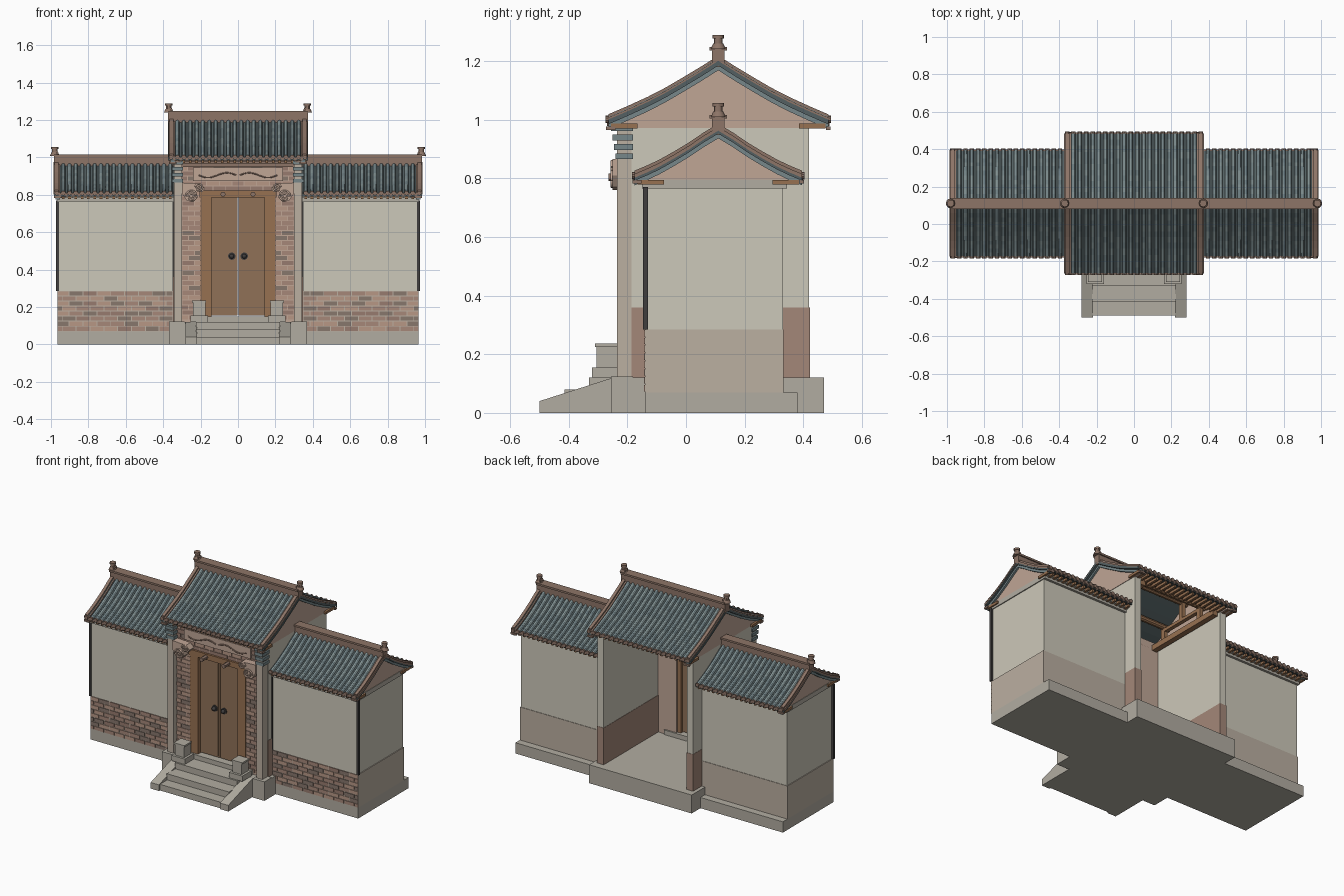
import bpy, bmesh, math, random
from mathutils import Matrix, Vector

if "Cube" in bpy.data.objects:
    bpy.data.objects.remove(bpy.data.objects["Cube"])

random.seed(4)
RY = 0.11  # ridge line y


def mat(name, r, g, b):
    m = bpy.data.materials.new(name)
    m.diffuse_color = [(c / 255) ** 2.2 for c in (r, g, b)] + [1]
    m.use_nodes = True
    m.node_tree.nodes["Principled BSDF"].inputs["Base Color"].default_value = m.diffuse_color
    return m


STONE = mat("stone", 176, 171, 160)
PLASTER = mat("plaster", 203, 199, 184)
BASE = mat("base_stone", 186, 174, 160)
PINK = mat("pink_render", 190, 164, 148)
RED = mat("red_brick", 162, 134, 120)
BROWN = mat("brown_trim", 140, 116, 103)
DARK = mat("dark_metal", 66, 64, 64)
WOOD = mat("door_wood", 142, 113, 88)
BEAM = mat("beam_wood", 150, 112, 82)
SLATE = mat("slate", 84, 96, 98)
TILES = [mat("tile_%d" % i, *c) for i, c in enumerate([(118, 134, 137), (110, 126, 130), (126, 141, 142)])]
BRICKS = [mat("brick_%d" % i, *c) for i, c in enumerate([(164, 134, 120), (134, 118, 108), (182, 150, 132), (150, 122, 110)])]


def finish(name, bm, mats, mirror=False, smooth=False):
    bmesh.ops.recalc_face_normals(bm, faces=bm.faces)
    me = bpy.data.meshes.new(name)
    bm.to_mesh(me)
    bm.free()
    for m in mats:
        me.materials.append(m)
    ob = bpy.data.objects.new(name, me)
    bpy.context.collection.objects.link(ob)
    if mirror:
        ob.modifiers.new("mirror", "MIRROR").use_mirror_merge = False
    if smooth:
        bpy.context.view_layer.objects.active = ob
        ob.select_set(True)
        bpy.ops.object.shade_smooth_by_angle()
        ob.select_set(False)
    return ob


def add_box(bm, x0, x1, y0, y1, z0, z1, mi=0):
    m = Matrix.Translation(((x0 + x1) / 2, (y0 + y1) / 2, (z0 + z1) / 2)) @ Matrix.Diagonal((x1 - x0, y1 - y0, z1 - z0, 1))
    vs = bmesh.ops.create_cube(bm, size=1, matrix=m)["verts"]
    for f in vs[0].link_faces[:] + vs[-1].link_faces[:]:
        f.material_index = mi


def boxes(name, m, mirror, *bs):
    bm = bmesh.new()
    for b in bs:
        add_box(bm, *b)
    return finish(name, bm, [m], mirror)


def add_prism(bm, pts, a, b, axis="x"):
    P = (lambda p, t: (t, p[0], p[1])) if axis == "x" else (lambda p, t: (p[0], t, p[1]))
    lo = [bm.verts.new(P(p, a)) for p in pts]
    hi = [bm.verts.new(P(p, b)) for p in pts]
    bm.faces.new(lo)
    bm.faces.new(hi[::-1])
    for i in range(len(pts)):
        j = (i + 1) % len(pts)
        bm.faces.new((lo[i], lo[j], hi[j], hi[i]))


def add_cyl(bm, p, r, h, axis="z", n=12, r2=None):
    rot = {"z": Matrix(), "y": Matrix.Rotation(math.pi / 2, 4, "X"), "x": Matrix.Rotation(math.pi / 2, 4, "Y")}[axis]
    bmesh.ops.create_cone(bm, cap_ends=True, segments=n, radius1=r, radius2=r if r2 is None else r2, depth=h,
                          matrix=Matrix.Translation(p) @ rot)


def tube(name, pts, r, m):
    cu = bpy.data.curves.new(name, "CURVE")
    cu.dimensions, cu.bevel_depth, cu.bevel_resolution, cu.use_fill_caps = "3D", r, 1, True
    sp = cu.splines.new("POLY")
    sp.points.add(len(pts) - 1)
    for q, p in zip(sp.points, pts):
        q.co = (*p, 1)
    cu.materials.append(m)
    ob = bpy.data.objects.new(name, cu)
    bpy.context.collection.objects.link(ob)
    ob.modifiers.new("mirror", "MIRROR")


def brickwork(name, y, regions, mirror=True, h=0.027, w=0.074):
    bm = bmesh.new()
    for x0, x1, z0, z1 in regions:
        rows = round((z1 - z0) / h)
        rh = (z1 - z0) / rows
        for r in range(rows):
            x = x0 - (w / 2 if r % 2 else 0)
            while x < x1 - 0.006:
                a, b = max(x, x0), min(x + w - 0.005, x1)
                if b - a > 0.008:
                    z = z0 + r * rh
                    add_box(bm, a, b, y - 0.004, y + 0.004, z + 0.003, z + rh - 0.002, random.choice((0, 0, 1, 2, 2, 3)))
                x += w
    for f in bm.faces:  # one colour for a whole brick
        f.material_index = max(g.material_index for e in f.edges for g in e.link_faces)
    return finish(name, bm, BRICKS, mirror)


def roof(name, x0, x1, prof, zbase, gable_x, mirror):
    """prof: (distance from ridge, deck height) from ridge to eave"""
    path = [(RY - d, z) for d, z in prof[::-1]] + [(RY + d, z) for d, z in prof[1:]]
    band = lambda lo, hi: [(y, z + lo) for y, z in path] + [(y, z + hi) for y, z in path[::-1]]
    bm = bmesh.new()
    add_prism(bm, band(-0.016, 0), x0, x1)
    finish(name + "_deck", bm, [SLATE], mirror)
    # rows of round cover tiles
    bm, caps = bmesh.new(), bmesh.new()
    n = round((x1 - x0) / 0.0345)
    for i in range(n):
        cx = x0 + (i + 0.5) * (x1 - x0) / n
        for s in (-1, 1):
            rings = []
            for (d0, z0), (d1, z1) in zip(prof, prof[1:]):
                for t in (0, 0.5):
                    rings.append((d0 + t * (d1 - d0), z0 + t * (z1 - z0)))
            rings.append(prof[-1])
            prev = None
            for d, z in rings:
                ring = [bm.verts.new((cx + 0.0115 * math.cos(a), RY + s * d, z + 0.0145 * math.sin(a) - 0.001))
                        for a in [k * math.pi / 6 for k in range(7)]]
                if prev:
                    mi = random.randrange(3)
                    for k in range(6):
                        bm.faces.new((prev[k], prev[k + 1], ring[k + 1], ring[k])).material_index = mi
                prev = ring
            d, z = prof[-1]
            add_cyl(caps, (cx, RY + s * (d + 0.003), z + 0.001), 0.0125, 0.012, "y", 10)
            px = cx + (x1 - x0) / n / 2  # pointed drip tile between the caps
            if i < n - 1:
                y = RY + s * d
                add_prism(caps, [(px - 0.012, z + 0.002), (px, z - 0.022), (px + 0.012, z + 0.002)], y - 0.004, y + 0.004, "y")
    finish(name + "_tile_rows", bm, TILES, mirror, True)
    finish(name + "_eave_tiles", caps, [BROWN], mirror)
    # gable wall, barge bands and edge rolls
    ends = [gable_x] if mirror else [-gable_x, gable_x]
    gab, teal, trim = bmesh.new(), bmesh.new(), bmesh.new()
    for e in ends:
        s = 1 if e > 0 else -1
        add_prism(gab, [(path[0][0] + 0.01, zbase), *[(y * .985 + .0017, z - 0.02) for y, z in path], (path[-1][0] - 0.01, zbase)], e - s * 0.04, e)
        add_prism(teal, band(-0.032, -0.004), e - s * 0.01, e + s * 0.012)
        add_prism(trim, band(-0.006, 0.007), e - s * 0.012, e + s * 0.024)
        add_prism(trim, band(0.007, 0.018), e - s * 0.002, e + s * 0.018)
        for k in (0, -1):
            y = path[k][0]
            add_box(trim, e - 0.02, e + 0.02, y - 0.008, y + 0.024 if k == 0 else y + 0.008, zbase - 0.008, zbase + 0.004)
    finish(name + "_gable", gab, [PINK], mirror)
    finish(name + "_barge_band", teal, [TILES[0]], mirror)
    finish(name + "_edge_rolls", trim, [BROWN], mirror)
    # rafter ends and eave boards
    d, z = prof[-1]
    bm = bmesh.new()
    for s in (-1, 1):
        ya, yb = sorted((RY + s * (d - 0.01), RY + s * (d - 0.1)))
        m = round((x1 - x0) / 0.034)
        for i in range(m):
            cx = x0 + (i + 0.5) * (x1 - x0) / m
            add_box(bm, cx - 0.007, cx + 0.007, ya, yb, z - 0.03, z - 0.014)
    finish(name + "_rafter_ends", bm, [BEAM], mirror)
    # ridge with end ornaments
    zr = prof[0][1]
    bm, orn = bmesh.new(), bmesh.new()
    add_box(bm, x0, x1, RY - 0.022, RY + 0.022, zr - 0.02, zr + 0.035)
    add_box(bm, x0, x1, RY - 0.03, RY + 0.03, zr + 0.035, zr + 0.047)
    for e in ends:
        s = 1 if e > 0 else -1
        x = x1 - 0.005 if s > 0 else x0 + 0.005
        add_cyl(orn, (x, RY, zr + 0.05), 0.026, 0.02, r2=0.017)
        add_cyl(orn, (x, RY, zr + 0.066), 0.0145, 0.03)
        add_cyl(orn, (x, RY, zr + 0.083), 0.019, 0.012)
        add_cyl(orn, (x - s * 0.008, RY, zr + 0.055), 0.012, 0.03, "y", 10)
    finish(name + "_ridge", bm, [BROWN], mirror)
    finish(name + "_ridge_ornaments", orn, [BROWN], mirror, True)


# plinths
boxes("gate_plinth", STONE, False, (-0.37, 0.37, -0.25, 0.47, 0, 0.12))
boxes("wing_plinth", STONE, True, (0.36, 0.965, -0.14, 0.38, 0, 0.07))
# front stairs and sloping cheeks
boxes("steps", STONE, False, (-0.225, 0.225, -0.49, -0.25, 0, 0.04), (-0.225, 0.225, -0.415, -0.25, 0, 0.08),
      (-0.225, 0.225, -0.33, -0.25, 0, 0.12))
bm = bmesh.new()
add_prism(bm, [(-0.5, 0), (-0.5, 0.04), (-0.25, 0.12), (-0.25, 0)], 0.22, 0.28)
finish("stair_cheeks", bm, [STONE], True)
# door stones
boxes("door_stones", STONE, True, (0.16, 0.255, -0.32, -0.225, 0.12, 0.155), (0.175, 0.24, -0.305, -0.235, 0.155, 0.225),
      (0.17, 0.247, -0.31, -0.235, 0.225, 0.236))

# wings
boxes("wing_wall", PLASTER, True, (0.34, 0.96, -0.14, 0.33, 0.285, 0.79))
boxes("wing_base", BASE, True, (0.34, 0.965, -0.14, 0.333, 0.07, 0.285))
brickwork("wing_bricks", -0.14, [(0.35, 0.965, 0.07, 0.285)])
boxes("wing_edge_strips", DARK, True, (0.958, 0.972, -0.147, -0.13, 0.285, 0.77), (0.341, 0.35, -0.147, -0.13, 0.285, 0.77))
boxes("wing_cornice", STONE, True, (0.34, 0.966, -0.15, 0.345, 0.765, 0.782), (0.34, 0.966, -0.16, 0.36, 0.782, 0.795))
roof("wing_roof", 0.345, 0.985, [(0, 0.968), (0.05, 0.938), (0.1, 0.904), (0.15, 0.874), (0.2, 0.846), (0.24, 0.827), (0.285, 0.808)], 0.79, 0.963, True)

# gate side walls and front piers
boxes("gate_side_wall", PLASTER, True, (0.3, 0.345, -0.185, 0.42, 0.36, 0.98))
boxes("gate_side_base", RED, True, (0.298, 0.347, -0.185, 0.422, 0.12, 0.36))
boxes("gate_piers", BASE, True, (0.3, 0.342, -0.236, -0.185, 0.12, 0.98))
boxes("pier_feet", STONE, True, (0.285, 0.37, -0.256, -0.18, 0, 0.124))
boxes("pier_corbels", TILES[0], True, *[(0.295, 0.352, -0.24 - 0.005 * i, -0.18, 0.865 + 0.032 * i, 0.885 + 0.032 * i) for i in range(4)])
# door wall with raised bricks
boxes("door_wall_sides", PINK, True, (0.165, 0.3, -0.2, -0.14, 0.12, 0.82))
boxes("door_wall_top", PINK, False, (-0.3, 0.3, -0.2, -0.14, 0.82, 1.0))
brickwork("door_wall_bricks", -0.2, [(0.2, 0.3, 0.13, 0.82), (0, 0.3, 0.82, 0.955)], w=0.068)
# door leaves, frame, pegs and handles
boxes("door_leaves", WOOD, True, (0.002, 0.145, -0.185, -0.165, 0.155, 0.79))
boxes("door_panels", WOOD, True, (0.012, 0.135, -0.19, -0.16, 0.165, 0.78))
boxes("door_frame", BEAM, True, (0.142, 0.2, -0.21, -0.15, 0.14, 0.8), (0, 0.205, -0.215, -0.15, 0.785, 0.822))
boxes("threshold", STONE, False, (-0.25, 0.25, -0.225, -0.13, 0.12, 0.15))
bm = bmesh.new()
add_cyl(bm, (0.08, -0.235, 0.803), 0.013, 0.06, "y")
finish("lintel_pegs", bm, [BROWN], True, True)
bm = bmesh.new()
add_cyl(bm, (0.033, -0.192, 0.472), 0.02, 0.008, "y", 14)
bmesh.ops.create_uvsphere(bm, u_segments=12, v_segments=8, radius=0.013, matrix=Matrix.Translation((0.033, -0.202, 0.472)))
finish("door_handles", bm, [DARK], True, True)
# carved panel and scroll brackets
boxes("carved_panel", PINK, False, (-0.24, 0.24, -0.215, -0.19, 0.875, 0.945))
tube("panel_carving", [(0.01 + 0.2 * t / 16, -0.216, 0.905 + 0.013 * math.sin(t / 16 * 6.28)) for t in range(17)], 0.004, BROWN)
bm = bmesh.new()
add_prism(bm, [(0.3, 0.865), (0.2, 0.86), (0.175, 0.835), (0.19, 0.815), (0.225, 0.82), (0.215, 0.785), (0.24, 0.76), (0.275, 0.77), (0.3, 0.81)], -0.25, -0.2, "y")
finish("scroll_brackets", bm, [PINK], True)
for nm, cx, cz, r in (("lower_scroll", 0.247, 0.793, 0.033), ("upper_scroll", 0.207, 0.838, 0.023)):
    tube(nm, [(cx + r * (1 - t / 30) * math.cos(t * 0.45), -0.253, cz + r * (1 - t / 30) * math.sin(t * 0.45)) for t in range(27)], 0.005, PINK)
# cornice courses under the gate eave
boxes("gate_cornice", BROWN, False, (-0.3, 0.3, -0.215, -0.14, 0.95, 0.965), (-0.34, 0.34, -0.232, -0.14, 0.965, 0.978),
      (-0.34, 0.34, -0.245, -0.14, 0.978, 0.99))

# gate roof with timber frame inside
roof("gate_roof", -0.375, 0.375, [(0, 1.2), (0.06, 1.162), (0.12, 1.126), (0.18, 1.091), (0.24, 1.06), (0.31, 1.028), (0.375, 1.0)], 0.972, 0.348, False)
bm = bmesh.new()
for d, z in ((0, 1.16), (0.16, 1.065), (-0.16, 1.065), (0.28, 1.0), (-0.28, 1.0)):
    add_cyl(bm, (0, RY + d, z), 0.018, 0.66, "x", 10)
finish("purlins", bm, [BEAM], False, True)
boxes("roof_truss", BEAM, True, (0.255, 0.29, -0.15, 0.41, 0.945, 0.98), (0.26, 0.285, RY - 0.17, RY + 0.17, 1.03, 1.05),
      (0.26, 0.285, RY - 0.175, RY - 0.145, 0.98, 1.06), (0.26, 0.285, RY + 0.145, RY + 0.175, 0.98, 1.06),
      (0.26, 0.285, RY - 0.015, RY + 0.015, 1.05, 1.155))
